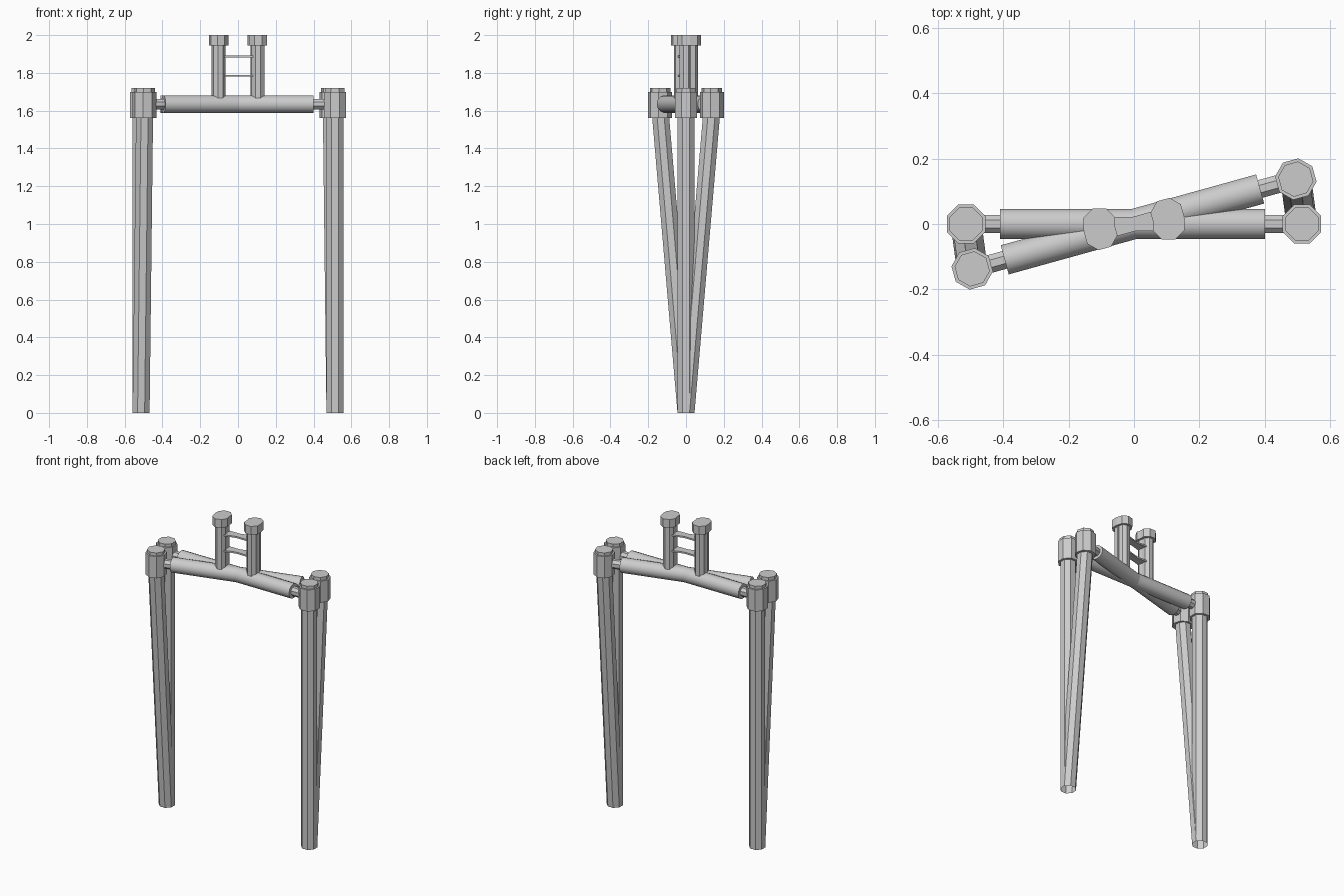
import bpy, bmesh, math
from mathutils import Matrix, Vector

cube = bpy.data.objects.get("Cube")
if cube:
    bpy.data.objects.remove(cube, do_unlink=True)

grey = bpy.data.materials.new("light_grey")
grey.use_nodes = True
colour = (0.6, 0.6, 0.6, 1)
grey.diffuse_color = colour
grey.node_tree.nodes["Principled BSDF"].inputs["Base Color"].default_value = colour

REACH = 0.513                 # leg distance from the centre
BAR_Z = 1.635                 # height of the crossbars
SPREAD = math.radians(15.5)   # angle between the two crossing frames


def finish(name, bm, smooth=False):
    mesh = bpy.data.meshes.new(name)
    bm.to_mesh(mesh)
    bm.free()
    mesh.materials.append(grey)
    obj = bpy.data.objects.new(name, mesh)
    bpy.context.collection.objects.link(obj)
    if smooth:
        bpy.ops.object.select_all(action="DESELECT")
        obj.select_set(True)
        bpy.context.view_layer.objects.active = obj
        bpy.ops.object.shade_smooth_by_angle(angle=math.radians(30))
    return obj


def upright(bm, x, low, high, width, capped=True):
    """Octagonal prism with flat sides facing the axes."""
    r = width / 2 / math.cos(math.pi / 8)
    place = Matrix.Translation((x, 0, (low + high) / 2)) @ Matrix.Rotation(math.pi / 8, 4, "Z")
    return bmesh.ops.create_cone(bm, cap_ends=capped, segments=8, radius1=r, radius2=r,
                                 depth=high - low, matrix=place)["verts"]


def rod(bm, start, end, radius, sides):
    """Horizontal round bar along x."""
    place = (Matrix.Translation(((start + end) / 2, 0, BAR_Z))
             @ Matrix.Rotation(math.pi / 2, 4, "Y") @ Matrix.Rotation(math.pi / sides, 4, "Z"))
    bmesh.ops.create_cone(bm, cap_ends=True, segments=sides, radius1=radius,
                          radius2=radius, depth=end - start, matrix=place)


for label, angle in (("straight", 0), ("angled", SPREAD)):
    turn = Matrix.Rotation(angle, 4, "Z")

    # Crossbar sleeve
    bm = bmesh.new()
    rod(bm, -0.41, 0.4, 0.047, 16)
    bm.transform(turn)
    finish(label + "_crossbar", bm, True)

    for side, s in (("left", 1), ("right", -1)):
        # Thin connecting pin between crossbar and leg socket
        bm = bmesh.new()
        rod(bm, min(s * 0.36, s * 0.48), max(s * 0.36, s * 0.48), 0.03, 8)
        bm.transform(turn)
        finish(f"{label}_{side}_pin", bm)

        # Leg socket with a raised lid
        bm = bmesh.new()
        upright(bm, s * REACH, 1.56, 1.7, 0.118)
        upright(bm, s * REACH, 1.69, 1.72, 0.1)
        bm.transform(turn)
        finish(f"{label}_{side}_socket", bm)

        # Open-ended leg, its top leaning out to the socket
        bm = bmesh.new()
        foot = Vector((s * REACH, 0, 0))
        lean = turn @ foot - foot
        for v in upright(bm, s * REACH, 0, 1.6, 0.09, capped=False):
            if v.co.z > 1:
                v.co += lean
        finish(f"{label}_{side}_leg", bm)

        # Handle post and its cap
        bm = bmesh.new()
        upright(bm, s * 0.106, 1.64, 1.96, 0.067)
        upright(bm, s * 0.106, 1.945, 2.0, 0.096)
        bm.transform(turn)
        finish(f"{label}_{side}_post", bm)

    # Flat rungs between the posts
    bm = bmesh.new()
    for z in (1.785, 1.887):
        bmesh.ops.create_cube(bm, size=1, matrix=Matrix.Translation((0, 0, z))
                              @ Matrix.Diagonal((0.17, 0.044, 0.01, 1)))
    bm.transform(turn)
    finish(label + "_rungs", bm)
